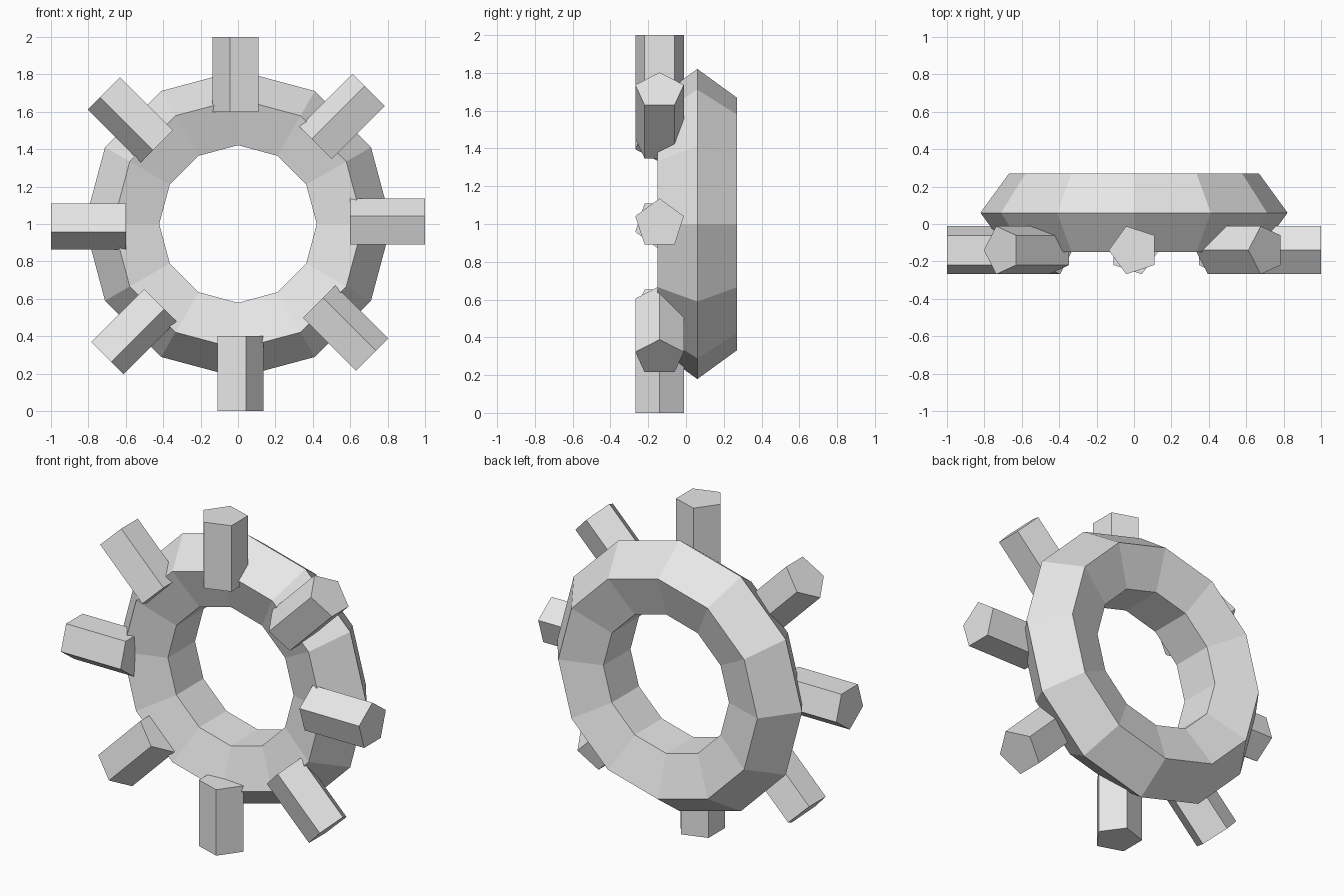
import bpy
import bmesh
from math import cos, sin, pi, tau
from mathutils import Vector

if "Cube" in bpy.data.objects:
    bpy.data.objects.remove(bpy.data.objects["Cube"], do_unlink=True)

grey = bpy.data.materials.new("light_grey")
grey.use_nodes = True
grey.diffuse_color = (0.8, 0.8, 0.8, 1)
for node in grey.node_tree.nodes:
    if node.type == 'BSDF_PRINCIPLED':
        node.inputs["Base Color"].default_value = grey.diffuse_color

CENTRE_Z = 1.0


def add_spoke(name, angle, inner=0.6, outer=1.0, radius=0.135, y=-0.14):
    """Five-sided prism along a radius, one edge pointing anticlockwise."""
    axis = Vector((cos(angle), 0, sin(angle)))
    tangent = Vector((-sin(angle), 0, cos(angle)))
    depth = Vector((0, 1, 0))
    base = Vector((0, y, CENTRE_Z)) + axis * inner
    bm = bmesh.new()
    ring = [bm.verts.new(base + radius * (tangent * cos(t) + depth * sin(t)))
            for t in (k * tau / 5 for k in range(5))]
    end = bm.faces.new(ring)
    extruded = bmesh.ops.extrude_face_region(bm, geom=[end], use_keep_orig=True)
    moved = [v for v in extruded["geom"] if isinstance(v, bmesh.types.BMVert)]
    bmesh.ops.translate(bm, verts=moved, vec=axis * (outer - inner))
    bmesh.ops.recalc_face_normals(bm, faces=bm.faces)
    mesh = bpy.data.meshes.new(name)
    bm.to_mesh(mesh)
    bm.free()
    mesh.materials.append(grey)
    bpy.context.collection.objects.link(bpy.data.objects.new(name, mesh))


# Faceted ring with a five-sided section
bpy.ops.mesh.primitive_torus_add(
    major_segments=12, minor_segments=5, major_radius=0.6, minor_radius=0.221,
    location=(0, 0.06, CENTRE_Z), rotation=(pi / 2, 0, 0))
ring = bpy.context.object
ring.name = "ring"
ring.data.materials.append(grey)

# Eight spokes across the front of the ring
for i in range(8):
    add_spoke(f"spoke_{i + 1}", i * tau / 8)
